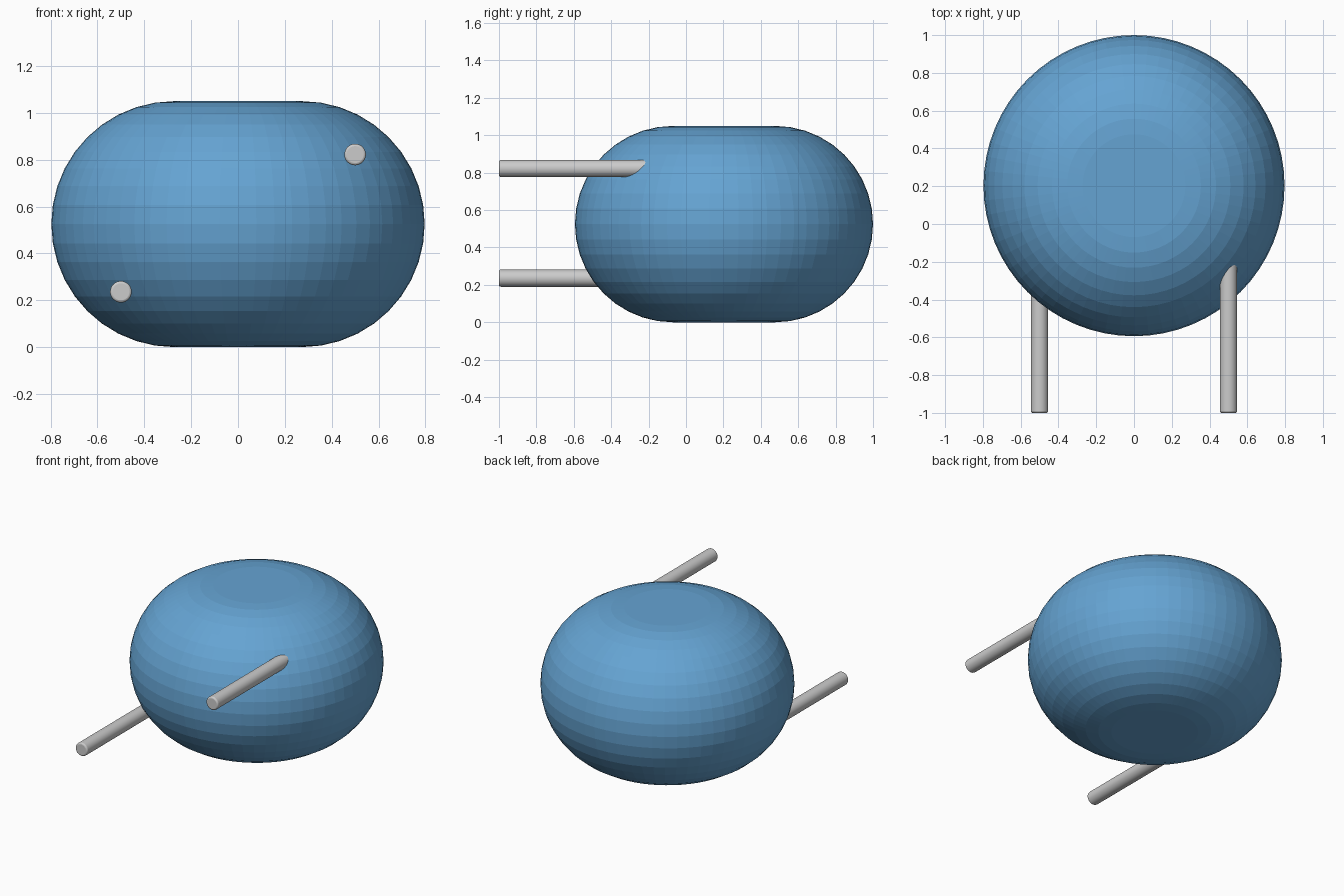
import bpy, bmesh
from math import sin, cos, pi, radians
from mathutils import Matrix

if "Cube" in bpy.data.objects:
    bpy.data.objects.remove(bpy.data.objects["Cube"])

# Rounded body: half-round profile lathed about a vertical axis
R, H, CY, SIDES, STEPS = 0.797, 1.05, 0.203, 64, 20
r = H / 2
mat = bpy.data.materials.new("blue")
mat.diffuse_color = (0.13, 0.37, 0.65, 1)
mat.use_nodes = True
mat.node_tree.nodes["Principled BSDF"].inputs["Base Color"].default_value = mat.diffuse_color

bm = bmesh.new()
rings = []
for i in range(STEPS + 1):
    a = -pi / 2 + pi * i / STEPS
    rad, z = R - r + r * cos(a), r + r * sin(a)
    rings.append([bm.verts.new((rad * cos(2 * pi * k / SIDES), rad * sin(2 * pi * k / SIDES), z))
                  for k in range(SIDES)])
for lo, hi in zip(rings, rings[1:]):
    for k in range(SIDES):
        n = (k + 1) % SIDES
        bm.faces.new((lo[k], lo[n], hi[n], hi[k]))
bm.faces.new(rings[0][::-1])
bm.faces.new(rings[-1])
mesh = bpy.data.meshes.new("body")
bm.to_mesh(mesh)
bm.free()
mesh.materials.append(mat)
body = bpy.data.objects.new("body", mesh)
body.location.y = CY
bpy.context.collection.objects.link(body)


# Rods running forward out of the body, with slightly softened ends
def rod(name, x, z, y0=-1.0, y1=0.0):
    bpy.ops.mesh.primitive_cylinder_add(vertices=32, radius=0.046, depth=y1 - y0,
                                        location=(x, (y0 + y1) / 2, z),
                                        rotation=(radians(90), 0, 0))
    ob = bpy.context.object
    ob.name = name
    bev = ob.modifiers.new("soft_ends", 'BEVEL')
    bev.width, bev.segments = 0.01, 3
    bev.limit_method, bev.angle_limit = 'ANGLE', radians(40)
    bpy.ops.object.shade_smooth_by_angle(angle=radians(35))


rod("left_lower_rod", -0.5, 0.236)
rod("right_upper_rod", 0.5, 0.822)
